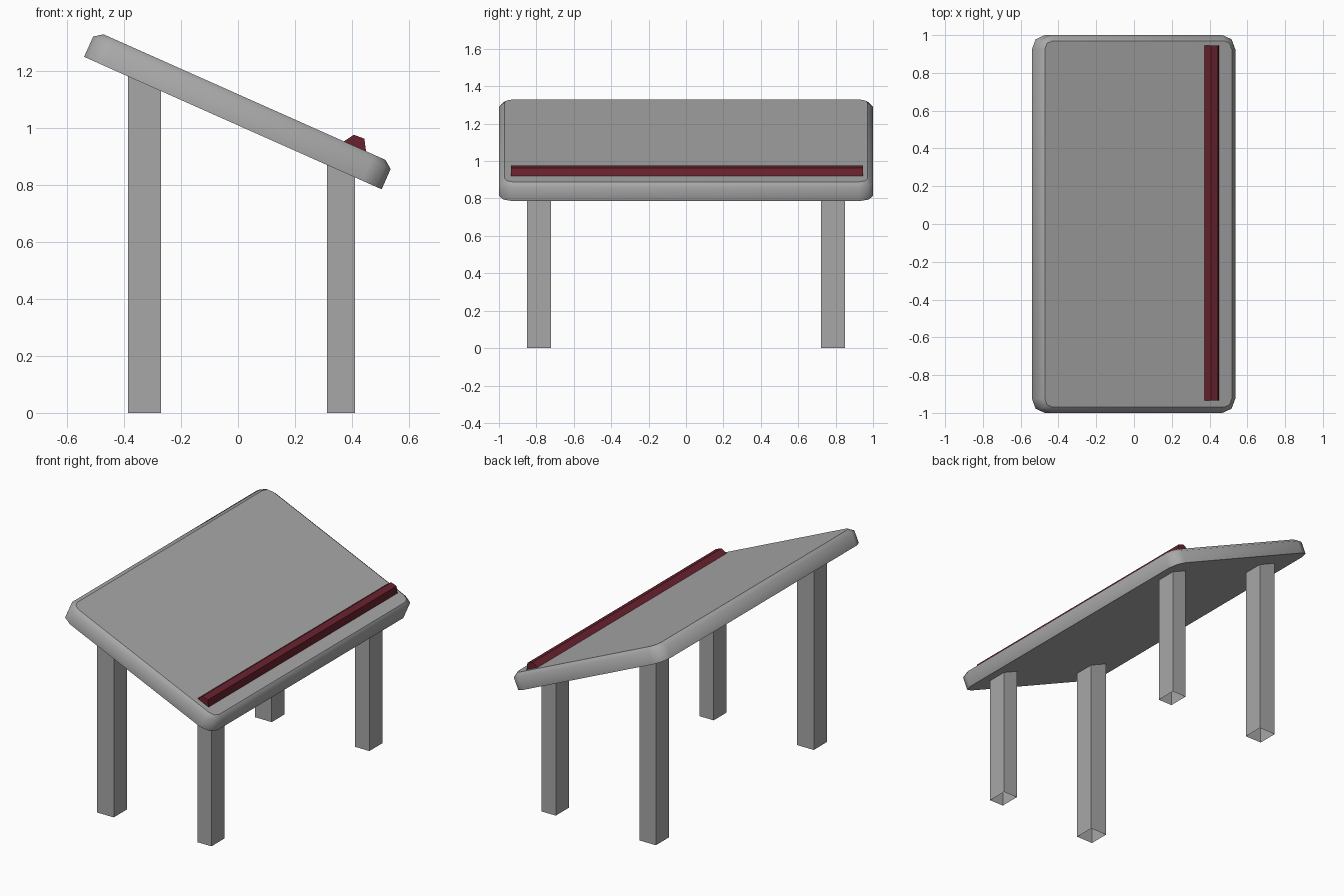
import bpy, bmesh, math
from mathutils import Matrix, Vector

cube = bpy.data.objects.get("Cube")
if cube:
    bpy.data.objects.remove(cube, do_unlink=True)


def material(name, rgb):
    m = bpy.data.materials.new(name)
    m.use_nodes = True
    m.diffuse_color = (*rgb, 1)
    m.node_tree.nodes["Principled BSDF"].inputs["Base Color"].default_value = (*rgb, 1)
    return m


grey = material("grey", (0.39, 0.39, 0.39))
maroon = material("maroon", (0.14, 0.016, 0.027))


def finish(bm, name, mat):
    bmesh.ops.recalc_face_normals(bm, faces=bm.faces)
    mesh = bpy.data.meshes.new(name)
    bm.to_mesh(mesh)
    bm.free()
    mesh.materials.append(mat)
    obj = bpy.data.objects.new(name, mesh)
    bpy.context.collection.objects.link(obj)
    return obj


def rounded_ring(bm, length, width, inset, z):
    """Rectangle with two-segment rounded corners, shrunk by inset."""
    radius = 0.075
    ring = []
    for i, (sx, sy) in enumerate([(1, 1), (-1, 1), (-1, -1), (1, -1)]):
        for step in range(3):
            a = (i + step / 2) * math.pi / 2
            x = sx * (length / 2 - radius) + (radius - inset) * math.cos(a)
            y = sy * (width / 2 - radius) + (radius - inset) * math.sin(a)
            ring.append(bm.verts.new((x, y, z)))
    return ring


# Sloping top: rounded slab with a softened upper edge
length, thick, slope = 1.144, 0.10, math.radians(24)
bm = bmesh.new()
rings = [rounded_ring(bm, length, 2, inset, z)
         for inset, z in ((0, 0), (0, thick * 0.78), (0.03, thick))]
for low, high in zip(rings, rings[1:]):
    for i in range(len(low)):
        j = (i + 1) % len(low)
        bm.faces.new((low[i], low[j], high[j], high[i]))
bm.faces.new(rings[0])
bm.faces.new(rings[-1])
bm.normal_update()
for f in bm.faces:
    f.smooth = True
for e in bm.edges:
    if any(len(f.verts) > 4 for f in e.link_faces):
        e.smooth = False
table_top = finish(bm, "table_top", grey)
table_top.data.transform(Matrix.Translation((-0.018, 0, 1.018)) @ Matrix.Rotation(slope, 4, "Y"))

# Ledge bar that stops things sliding off the lower edge
bm = bmesh.new()
profile = [(0.37, 0.952), (0.407, 0.977), (0.444, 0.963), (0.45, 0.917)]
face = bm.faces.new([bm.verts.new((x, -0.935, z)) for x, z in profile])
side = bmesh.ops.extrude_face_region(bm, geom=[face])
bmesh.ops.translate(bm, vec=Vector((0, 1.88, 0)),
                    verts=[v for v in side["geom"] if isinstance(v, bmesh.types.BMVert)])
if not face.is_valid or len(bm.faces) < 6:
    bmesh.ops.holes_fill(bm, edges=bm.edges)
finish(bm, "ledge_bar", maroon)


# Legs: open-ended square tubes reaching into the slab
def leg(name, x0, x1, side, height):
    bm = bmesh.new()
    bmesh.ops.create_cube(bm, size=1)
    caps = [f for f in bm.faces if abs(f.normal.z) > 0.5]
    bmesh.ops.delete(bm, geom=caps, context="FACES_ONLY")
    bmesh.ops.scale(bm, vec=(x1 - x0, 0.13, height), verts=bm.verts)
    bmesh.ops.translate(bm, vec=((x0 + x1) / 2, side * 0.786, height / 2), verts=bm.verts)
    finish(bm, name, grey)


for side, label in ((-1, "front"), (1, "back")):
    leg(label + "_tall_leg", -0.386, -0.27, side, 1.19)
    leg(label + "_short_leg", 0.312, 0.411, side, 0.88)
